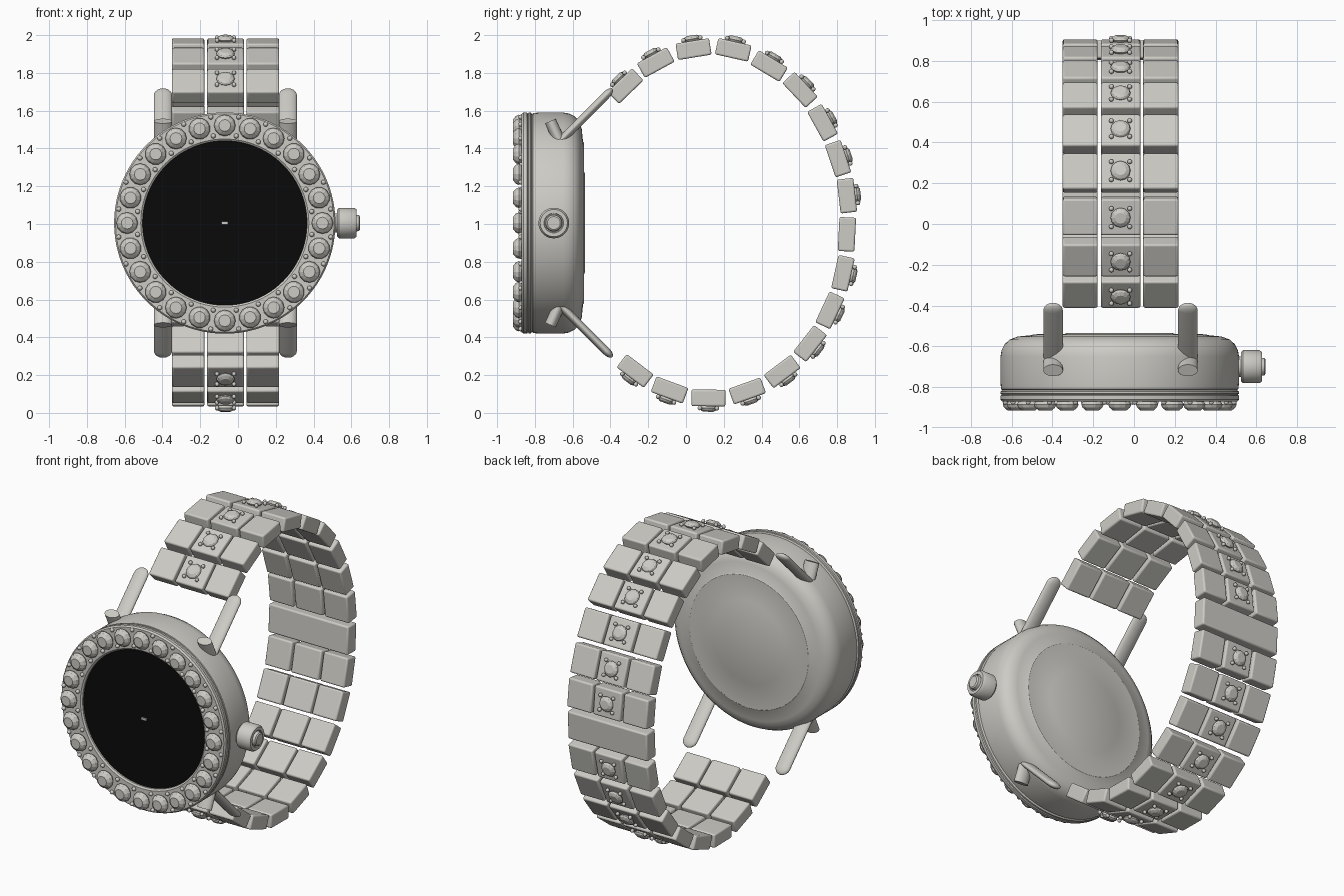
import bpy, bmesh
from math import cos, sin, pi, radians
from mathutils import Matrix, Vector

cube = bpy.data.objects.get("Cube")
if cube:
    bpy.data.objects.remove(cube)


def material(name, rgb, rough):
    m = bpy.data.materials.new(name)
    m.use_nodes = True
    m.diffuse_color = (*rgb, 1)
    bsdf = m.node_tree.nodes["Principled BSDF"]
    bsdf.inputs["Base Color"].default_value = (*rgb, 1)
    bsdf.inputs["Roughness"].default_value = rough
    return m


METAL = material("pale grey", (0.61, 0.60, 0.56), 0.5)
BLACK = material("black", (0.003, 0.003, 0.003), 0.5)


def lathe(bm, profile, segs, matrix):
    """Revolve (radius, height) points about the local z axis."""
    rings = []
    for i in range(segs):
        a = 2 * pi * i / segs
        rings.append([bm.verts.new(matrix @ Vector((r * cos(a), r * sin(a), h))) for r, h in profile])
    for i, ring in enumerate(rings):
        nxt = rings[(i + 1) % segs]
        for j in range(len(profile) - 1):
            bm.faces.new((ring[j], nxt[j], nxt[j + 1], ring[j + 1]))
    bmesh.ops.remove_doubles(bm, verts=[v for r in rings for v in r], dist=1e-5)


def box(bm, size, matrix):
    bmesh.ops.create_cube(bm, size=1, matrix=matrix @ Matrix.Diagonal((*size, 1)))


def finish(name, bm, mat=METAL, smooth=35, bevel=0):
    bmesh.ops.recalc_face_normals(bm, faces=bm.faces[:])
    mesh = bpy.data.meshes.new(name)
    bm.to_mesh(mesh)
    bm.free()
    obj = bpy.data.objects.new(name, mesh)
    bpy.context.collection.objects.link(obj)
    mesh.materials.append(mat)
    if bevel:
        mod = obj.modifiers.new("rounded edges", "BEVEL")
        mod.width = bevel
        mod.segments = 3
    if smooth:
        bpy.ops.object.select_all(action="DESELECT")
        obj.select_set(True)
        bpy.context.view_layer.objects.active = obj
        bpy.ops.object.shade_smooth_by_angle(angle=radians(smooth))
    return obj


def gem_profile(r, h):
    return [(0, h), (r * 0.55, h), (r * 0.88, h * 0.68), (r, h * 0.35), (r * 0.75, -0.005), (0, -0.005)]


def bead(bm, r, pos, matrix):
    bmesh.ops.create_uvsphere(bm, u_segments=10, v_segments=6, radius=r,
                              matrix=matrix @ Matrix.Translation(pos))


CX, CZ = -0.07, 1.005
# Local z of the head points out of the dial
HEAD = Matrix.Translation((CX, 0, CZ)) @ Matrix.Rotation(pi / 2, 4, "X")

# Case with rounded back
bm = bmesh.new()
lathe(bm, [(0, 0.82), (0.57, 0.82), (0.582, 0.81), (0.585, 0.78), (0.585, 0.65), (0.58, 0.62),
           (0.565, 0.59), (0.54, 0.567), (0.5, 0.552), (0.43, 0.545), (0.425, 0.541),
           (0.27, 0.539), (0.255, 0.534), (0, 0.534)], 96, HEAD)
finish("case", bm)

# Bezel ring
bm = bmesh.new()
lathe(bm, [(0.435, 0.815), (0.575, 0.815), (0.586, 0.822), (0.586, 0.832), (0.578, 0.836),
           (0.586, 0.842), (0.586, 0.86), (0.578, 0.87), (0.445, 0.87), (0.435, 0.862),
           (0.435, 0.815)], 96, HEAD)
finish("bezel", bm)

# Dial and hand hub
bm = bmesh.new()
lathe(bm, [(0, 0.852), (0.437, 0.852), (0.437, 0.815), (0, 0.815)], 96, HEAD)
finish("dial", bm, BLACK)
bm = bmesh.new()
box(bm, (0.036, 0.014, 0.012), HEAD @ Matrix.Translation((0, 0, 0.856)))
finish("hand_hub", bm, smooth=0)

# Bezel stones with beads in the gaps
stones, beads = bmesh.new(), bmesh.new()
COUNT = 24
for i in range(COUNT):
    turn = HEAD @ Matrix.Rotation(2 * pi * i / COUNT, 4, "Z")
    lathe(stones, gem_profile(0.057, 0.048), 12, turn @ Matrix.Translation((0.517, 0, 0.868)))
    half = turn @ Matrix.Rotation(pi / COUNT, 4, "Z")
    for r in (0.465, 0.566):
        bead(beads, 0.013, (r, 0, 0.874), half)
finish("bezel_stones", stones, smooth=0)
finish("bezel_beads", beads, smooth=60)

# Crown
bm = bmesh.new()
lathe(bm, [(0, 0.55), (0.05, 0.55), (0.05, 0.595), (0.072, 0.595), (0.081, 0.605), (0.081, 0.685),
           (0.072, 0.698), (0.052, 0.698), (0.05, 0.692), (0.045, 0.692), (0.042, 0.71),
           (0.034, 0.716), (0, 0.716)], 40,
      Matrix.Translation((CX, -0.7, CZ)) @ Matrix.Rotation(pi / 2, 4, "Y"))
finish("crown", bm)


# Lugs: a long flattened arm with a round tip, and a short cut stub
def bar(bm, x, start, end, width, flat, rounded):
    a, b = Vector((x, *start)), Vector((x, *end))
    d = (b - a).normalized()
    X = Vector((1, 0, 0))
    m = Matrix((X, d.cross(X), d)).transposed().to_4x4()
    length = (b - a).length
    tip = [(width, length), (0, length)]
    if rounded:
        tip = [(width * cos(k * pi / 12), length - width + width * sin(k * pi / 12)) for k in range(7)]
    lathe(bm, [(0, 0), (width, 0)] + tip, 24,
          Matrix.Translation(a) @ m @ Matrix.Diagonal((1, flat, 1, 1)))


for side, x in (("right", -0.397), ("left", 0.264)):
    for level, s in (("upper", 1), ("lower", -1)):
        bm = bmesh.new()
        bar(bm, x, (-0.66, CZ + s * 0.44), (-0.39, CZ + s * 0.71), 0.048, 0.45, True)
        bar(bm, x, (-0.655, CZ + s * 0.4), (-0.718, CZ + s * 0.54), 0.048, 0.65, False)
        finish(f"{level}_{side}_lug", bm)

# Bracelet: link centres (y, z) from the upper front over the back to the lower front
PATH = [Vector(p) for p in (
    (-.32, 1.73), (-.16, 1.855), (.04, 1.926), (.25, 1.922), (.44, 1.836), (.604, 1.71),
    (.723, 1.536), (.805, 1.346), (.852, 1.15), (.852, .945), (.831, .739), (.762, .543),
    (.657, .367), (.509, .219), (.324, .116), (.119, .079), (-.087, .121), (-.269, .222))]
CLASP = 9
LENGTH, THICK = 0.18, 0.088
COLUMNS = {"right": (-0.35, -0.178), "middle": (-0.163, 0.032), "left": (0.045, 0.218)}
links = {name: bmesh.new() for name in COLUMNS}
clasp, stones, prongs = bmesh.new(), bmesh.new(), bmesh.new()
last = len(PATH) - 1
for i, p in enumerate(PATH):
    t = PATH[min(i + 1, last)] - PATH[max(i - 1, 0)]
    if i in (0, last):
        # End links keep turning at the same rate
        t = Matrix.Rotation(radians(6 if i == 0 else -8), 2) @ t
    t.normalize()
    frame = Matrix(((1, 0, 0, 0), (0, t.x, -t.y, p.x), (0, t.y, t.x, p.y), (0, 0, 0, 1)))
    if i == CLASP:
        box(clasp, (0.568, LENGTH, THICK), frame @ Matrix.Translation((-0.066, 0, 0)))
        continue
    for name, (x0, x1) in COLUMNS.items():
        box(links[name], (x1 - x0, LENGTH, THICK), frame @ Matrix.Translation(((x0 + x1) / 2, 0, 0)))
    top = frame @ Matrix.Translation((-0.066, 0, THICK / 2))
    lathe(stones, gem_profile(0.049, 0.029), 12, top)
    for sx in (-1, 1):
        for sy in (-1, 1):
            bead(prongs, 0.012, (sx * 0.045, sy * 0.045, 0.01), top)
for name, bm in links.items():
    finish(f"{name}_links", bm, bevel=0.01)
finish("clasp_link", clasp, bevel=0.01)
finish("link_stones", stones, smooth=0)
finish("link_prongs", prongs, smooth=60)
